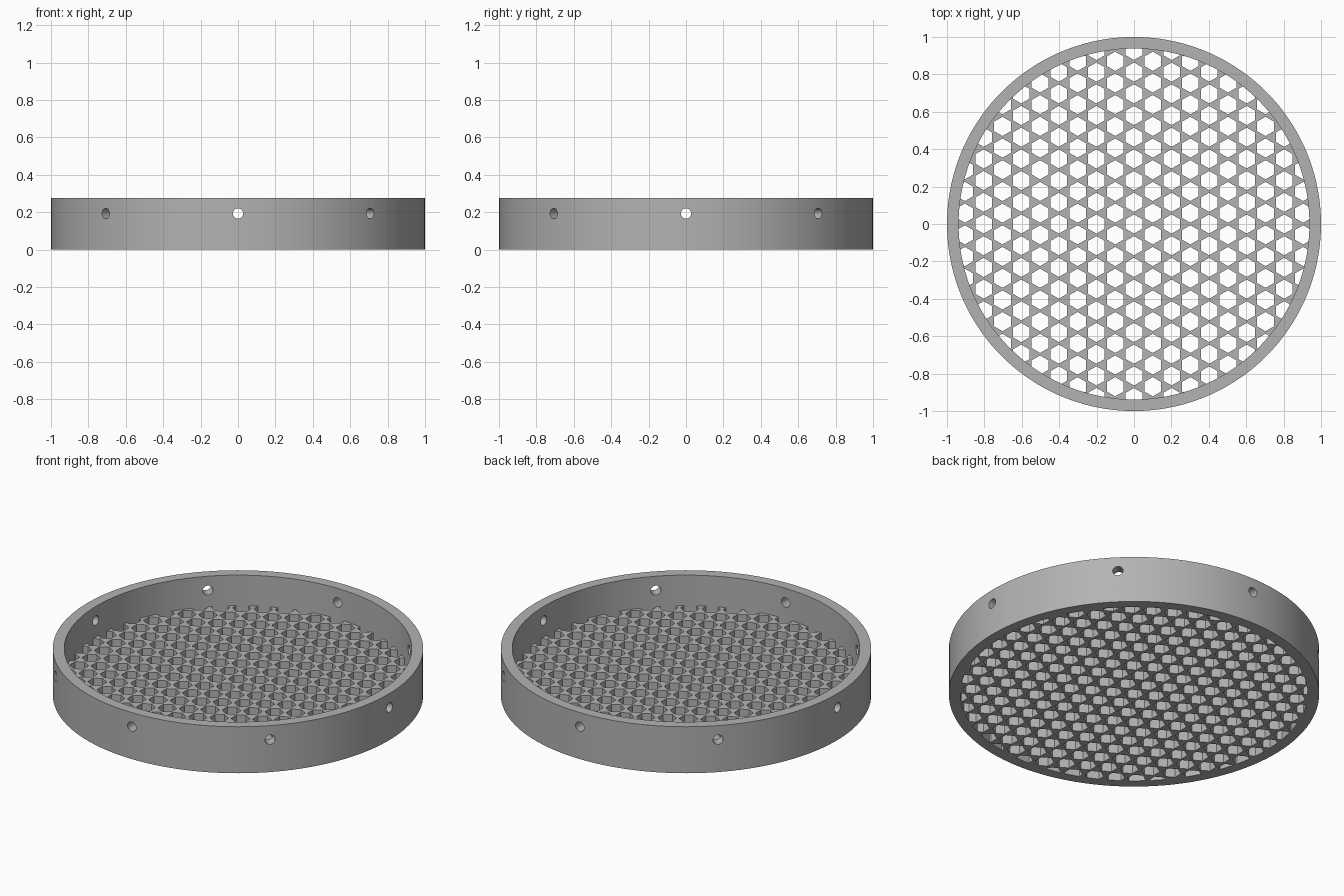
import bpy, bmesh, math
from mathutils import Matrix

if "Cube" in bpy.data.objects:
    bpy.data.objects.remove(bpy.data.objects["Cube"])

SEG = 128
R_OUT, R_IN = 1.0, 0.938
HEIGHT, GRID_H = 0.277, 0.095
PITCH, WALL = 0.116, 0.027
HOLE_R, HOLE_Z = 0.028, 0.193

grey = bpy.data.materials.new("grey plastic")
grey.diffuse_color = (0.45, 0.45, 0.45, 1)
grey.use_nodes = True
grey.node_tree.nodes["Principled BSDF"].inputs["Base Color"].default_value = grey.diffuse_color


def finish(bm, name):
    bmesh.ops.recalc_face_normals(bm, faces=bm.faces)
    me = bpy.data.meshes.new(name)
    bm.to_mesh(me)
    bm.free()
    me.materials.append(grey)
    ob = bpy.data.objects.new(name, me)
    bpy.context.collection.objects.link(ob)
    return ob


def prism(bm, radius, depth, sides, matrix):
    bmesh.ops.create_cone(bm, cap_ends=True, segments=sides, radius1=radius,
                          radius2=radius, depth=depth, matrix=matrix)


def cut(ob, cutter):
    mod = ob.modifiers.new("cut", 'BOOLEAN')
    mod.operation, mod.solver, mod.object = 'DIFFERENCE', 'EXACT', cutter
    bpy.context.view_layer.objects.active = ob
    bpy.ops.object.modifier_apply(modifier=mod.name)
    bpy.data.objects.remove(cutter)


# Outer ring: revolved rectangle
bm = bmesh.new()
profile = [(R_IN, 0), (R_OUT, 0), (R_OUT, HEIGHT), (R_IN, HEIGHT)]
loops = []
for i in range(SEG):
    a = 2 * math.pi * (i + 0.5) / SEG
    loops.append([bm.verts.new((r * math.cos(a), r * math.sin(a), z)) for r, z in profile])
for i in range(SEG):
    p, q = loops[i], loops[(i + 1) % SEG]
    for j in range(4):
        k = (j + 1) % 4
        bm.faces.new((p[j], q[j], q[k], p[k]))
ring = finish(bm, "outer_ring")

# Eight round holes through the ring wall
bm = bmesh.new()
for i in range(8):
    prism(bm, HOLE_R, 0.3, 24,
          Matrix.Rotation(i * math.pi / 4, 4, 'Z') @ Matrix.Translation((0.97, 0, HOLE_Z))
          @ Matrix.Rotation(math.pi / 2, 4, 'Y'))
cut(ring, finish(bm, "hole_cutter"))

# Floor disc
bm = bmesh.new()
prism(bm, R_IN, GRID_H, SEG, Matrix.Translation((0, 0, GRID_H / 2))
      @ Matrix.Rotation(math.pi / SEG, 4, 'Z'))
floor = finish(bm, "honeycomb_floor")

# Honeycomb openings, points along x, odd columns shifted half a cell
bm = bmesh.new()
col = PITCH * math.sqrt(3) / 2
hex_r = (PITCH - WALL) / math.sqrt(3)
for i in range(-10, 11):
    for j in range(-10, 11):
        x, y = i * col, (j + 0.5 * (i % 2)) * PITCH
        if math.hypot(x, y) < R_IN + hex_r:
            prism(bm, hex_r, 0.4, 6, Matrix.Translation((x, y, GRID_H / 2))
                  @ Matrix.Rotation(math.pi / 2, 4, 'Z'))
# keep the points of every opening on the x axis
low = min((v for v in bm.verts), key=lambda v: v.co.xy.length)
if abs(low.co.y) > 1e-4:
    for k in range(0, len(bm.verts), 12):
        bm.verts.ensure_lookup_table()
        vs = bm.verts[k:k + 12]
        c = sum((v.co for v in vs), vs[0].co * 0) / 12
        bmesh.ops.rotate(bm, verts=vs, cent=c, matrix=Matrix.Rotation(math.pi / 6, 3, 'Z'))
cut(floor, finish(bm, "hex_cutter"))

# Smooth round walls, crisp edges
for ob in (ring, floor):
    bpy.ops.object.select_all(action='DESELECT')
    ob.select_set(True)
    bpy.context.view_layer.objects.active = ob
    bpy.ops.object.shade_smooth_by_angle(angle=math.radians(30))
